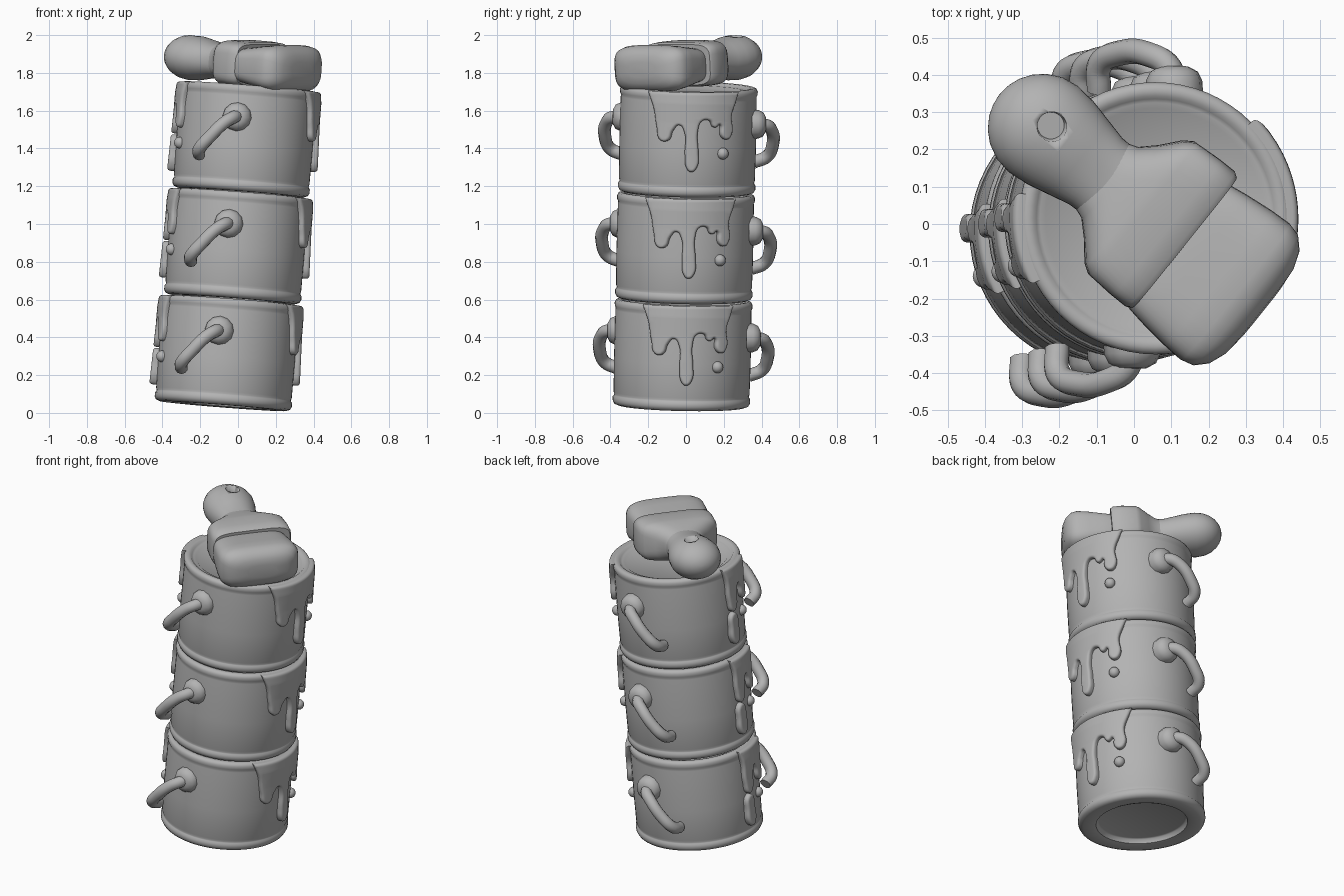
import bpy, bmesh, math
from mathutils import Matrix, Vector

if "Cube" in bpy.data.objects:
    bpy.data.objects.remove(bpy.data.objects["Cube"])

R, H = 0.362, 0.565            # can radius and height
grey = bpy.data.materials.new("plain_grey")
grey.diffuse_color = (0.45, 0.45, 0.45, 1)
grey.use_nodes = True
grey.node_tree.nodes["Principled BSDF"].inputs["Base Color"].default_value = grey.diffuse_color


def add(name, me, matrix=Matrix(), angle=40):
    me.materials.clear()
    me.materials.append(grey)
    me.shade_smooth()
    me.set_sharp_from_angle(angle=math.radians(angle))
    ob = bpy.data.objects.new(name, me)
    ob.matrix_world = matrix
    bpy.context.collection.objects.link(ob)
    return ob


def finish(bm, name):
    bmesh.ops.recalc_face_normals(bm, faces=bm.faces)
    me = bpy.data.meshes.new(name)
    bm.to_mesh(me)
    bm.free()
    return me


def loft(name, rings):
    """Skin a list of closed rings and cap both ends."""
    bm = bmesh.new()
    rows = [[bm.verts.new(p) for p in ring] for ring in rings]
    n = len(rows[0])
    for a, b in zip(rows, rows[1:]):
        for i in range(n):
            j = (i + 1) % n
            bm.faces.new((a[i], a[j], b[j], b[i]))
    bm.faces.new(rows[0])
    bm.faces.new(rows[-1])
    return finish(bm, name)


def curve_mesh(points, bevel, closed=False, extrude=0.0):
    """Smooth curve through the points, as a tube or a filled plate."""
    cu = bpy.data.curves.new("path", 'CURVE')
    cu.dimensions = '2D' if closed else '3D'
    cu.fill_mode = 'BOTH' if closed else 'FULL'
    cu.bevel_depth, cu.bevel_resolution = bevel, 3
    cu.extrude, cu.use_fill_caps, cu.resolution_u = extrude, True, 6
    if closed:
        cu.offset = -bevel * 0.7
    sp = cu.splines.new('BEZIER')
    sp.bezier_points.add(len(points) - 1)
    for bp, p in zip(sp.bezier_points, points):
        bp.co = (*p, 0)[:3]
        # Straight top edge, rounded everywhere else
        kind = 'VECTOR' if closed and p[1] > 0.55 else 'AUTO'
        bp.handle_left_type = bp.handle_right_type = kind
    sp.use_cyclic_u = closed
    ob = bpy.data.objects.new("path", cu)
    bpy.context.collection.objects.link(ob)
    bpy.context.view_layer.update()
    dg = bpy.context.evaluated_depsgraph_get()
    me = bpy.data.meshes.new_from_object(ob.evaluated_get(dg))
    bpy.data.objects.remove(ob)
    return me


def lathe(name, profile, n=64):
    return loft(name, [[(r * math.cos(2 * math.pi * i / n), r * math.sin(2 * math.pi * i / n), z)
                        for i in range(n)] for r, z in profile])


def wrap_plate(me, name):
    """Bend a flat (y, z) plate around the can wall on the +x side."""
    bm = bmesh.new()
    bm.from_mesh(me)
    bmesh.ops.remove_doubles(bm, verts=bm.verts, dist=1e-4)
    for k in range(-9, 12):
        bmesh.ops.bisect_plane(bm, geom=bm.verts[:] + bm.edges[:] + bm.faces[:],
                               plane_co=(k * 0.027, 0, 0), plane_no=(1, 0, 0))
    for v in bm.verts:
        a = math.asin(max(-0.99, min(0.99, v.co.x / R)))
        r = R + v.co.z * (1 + 1.2 * max(0, 0.4 - v.co.y)) - 0.1 * max(0, v.co.y - 0.5)
        v.co = (r * math.cos(a), r * math.sin(a), min(v.co.y, 0.56))
    return finish(bm, name)


# Shared can parts
body = lathe("can_body", [
    (0.245, 0.035), (0.255, 0.03), (0.262, 0.006), (0.28, 0), (0.335, 0), (0.356, 0.008), (0.364, 0.024),
    (0.364, 0.044), (0.358, 0.052), (0.356, 0.058), (0.36, 0.07), (0.362, 0.25), (0.36, 0.505),
    (0.359, 0.515), (0.364, 0.525), (0.365, 0.545), (0.358, 0.558), (0.345, 0.563), (0.328, 0.561),
    (0.32, 0.552), (0.31, 0.547), (0.295, 0.546), (0.283, 0.536), (0.02, 0.535)])
drip_right = wrap_plate(curve_mesh([
    (-0.205, 0.556), (-0.175, 0.48), (-0.155, 0.37), (-0.135, 0.305), (-0.105, 0.305), (-0.08, 0.36),
    (-0.045, 0.39), (-0.015, 0.35), (-0.01, 0.23), (0.0, 0.16), (0.02, 0.143), (0.045, 0.165),
    (0.05, 0.25), (0.045, 0.35), (0.07, 0.415), (0.11, 0.415), (0.135, 0.38), (0.16, 0.395),
    (0.175, 0.33), (0.197, 0.315), (0.217, 0.34), (0.215, 0.44), (0.235, 0.51), (0.25, 0.556)],
    0.014, True, 0.013), "paint_drip")
drip_left = wrap_plate(curve_mesh([
    (-0.06, 0.556), (-0.04, 0.48), (-0.035, 0.36), (-0.01, 0.29), (0.02, 0.31), (0.035, 0.39),
    (0.06, 0.44), (0.085, 0.41), (0.1, 0.34), (0.125, 0.32), (0.145, 0.35), (0.145, 0.45),
    (0.165, 0.556)], 0.014, True, 0.012), "paint_drip")
run_left = wrap_plate(curve_mesh([
    (-0.025, 0.27), (-0.04, 0.19), (-0.035, 0.115), (-0.01, 0.09), (0.015, 0.115), (0.02, 0.19), (0.005, 0.27)],
    0.014, True, 0.012), "paint_run")
bail = curve_mesh([(-0.05, -0.33, 0.385), (-0.062, -0.395, 0.388), (-0.115, -0.432, 0.352),
                   (-0.185, -0.438, 0.272), (-0.235, -0.408, 0.205), (-0.235, -0.34, 0.175)], 0.034)
ear = lathe("ear", [(0.02, 0), (0.078, 0), (0.076, 0.035), (0.064, 0.06), (0.038, 0.074), (0.01, 0.076)], 12)

bm = bmesh.new()
bmesh.ops.create_uvsphere(bm, u_segments=16, v_segments=10, radius=0.031)
bead = finish(bm, "bead")

# Three leaning cans, each with two bails and two paint runs
tilt = Matrix.Rotation(math.radians(4.5), 4, 'Y') @ Matrix.Rotation(math.radians(-1.3), 4, 'X')
levels = {"bottom": (-0.08, -0.025, 0.036), "middle": (-0.03, -0.012, 0.602), "top": (0.014, 0.003, 1.167)}
for level, base in levels.items():
    M = Matrix.Translation(base) @ tilt
    add(level + "_can", body.copy(), M, 50)
    half_turn = M @ Matrix.Rotation(math.pi, 4, 'Z')
    add(level + "_right_paint_drip", drip_right.copy(), M, 60)
    add(level + "_left_paint_drip", drip_left.copy(), half_turn, 60)
    add(level + "_left_paint_run", run_left.copy(), half_turn, 60)
    for side, T, a in (("right", M, 0.54), ("left", half_turn, 0.34)):
        drop = Matrix.Translation((R * math.cos(a), R * math.sin(a), 0.235))
        add(f"{level}_{side}_paint_drop", bead.copy(), T @ drop)
    for side, shift, flip in (("front", (0, 0, 0), 1), ("back", (0.115, 0.012, -0.015), -1)):
        T = M @ Matrix.Translation(shift)
        me = bail.copy()
        me.transform(Matrix.Diagonal((1, flip, 1, 1)))
        if flip < 0:
            me.flip_normals()
        add(f"{level}_{side}_bail", me, T, 60)
        E = Matrix.Translation((-0.05, -0.325 * flip, 0.39)) @ Matrix.Rotation(flip * math.pi / 2, 4, 'X')
        add(f"{level}_{side}_ear", ear.copy(), T @ E, 50)

# Paint brush lying across the top can
d = Vector((0.78, -0.626, -0.08)).normalized()
s = Vector((0.626, 0.78, 0)).normalized()
u = d.cross(s)
B = Matrix.Translation((0.13, -0.045, 1.843)) @ Matrix((d, s, u)).transposed().to_4x4()


def section(t, w, h, p, n=40):
    ring = []
    for i in range(n):
        c, q = math.cos(2 * math.pi * i / n), math.sin(2 * math.pi * i / n)
        ring.append((t, w * math.copysign(abs(c) ** (2 / p), c), h * math.copysign(abs(q) ** (2 / p), q)))
    return ring


ball = [section(-0.48 - 0.15 * math.cos(a), 0.148 * math.sin(a), 0.12 * math.sin(a), 2)
        for a in (0.06, 0.25, 0.45, 0.7, 0.95, 1.25, 1.57)]
neck = [(-0.42, 0.142, 0.116, 2), (-0.36, 0.128, 0.104, 2.1), (-0.3, 0.114, 0.092, 2.3),
        (-0.25, 0.112, 0.09, 2.5), (-0.18, 0.12, 0.09, 2.5)]
handle = add("brush_handle", loft("brush_handle", ball + [section(*k) for k in neck]), B)
ferrule = [(-0.29, 0.108, 0.084, 2.4), (-0.25, 0.122, 0.094, 2.7), (-0.21, 0.16, 0.106, 3.2),
           (-0.165, 0.212, 0.116, 4), (-0.14, 0.228, 0.12, 4.5), (-0.06, 0.233, 0.12, 5),
           (-0.01, 0.233, 0.117, 5), (0.004, 0.224, 0.108, 5)]
add("brush_ferrule", loft("brush_ferrule", [section(*k) for k in ferrule]), B, 50)
bristles = [(-0.03, 0.2, 0.085, 4), (0.01, 0.214, 0.096, 4), (0.06, 0.222, 0.103, 4), (0.14, 0.231, 0.117, 4),
            (0.2, 0.234, 0.124, 4), (0.235, 0.225, 0.12, 3.8), (0.265, 0.195, 0.102, 3.5),
            (0.283, 0.15, 0.075, 3.2), (0.29, 0.09, 0.04, 3)]
add("brush_bristles", loft("brush_bristles", [section(*k) for k in bristles]),
    B @ Matrix.Translation((-0.005, -0.018, -0.004)), 60)

# Shallow hanging dimple in the handle end
hole = add("dimple_cutter", lathe("dimple_cutter", [(0.036, 0.06), (0.046, 0.2)], 24),
           B @ Matrix.Translation((-0.475, 0.02, 0)))
hole.hide_render = True
cut = handle.modifiers.new("hanging_dimple", 'BOOLEAN')
cut.operation, cut.solver, cut.object = 'DIFFERENCE', 'EXACT', hole
